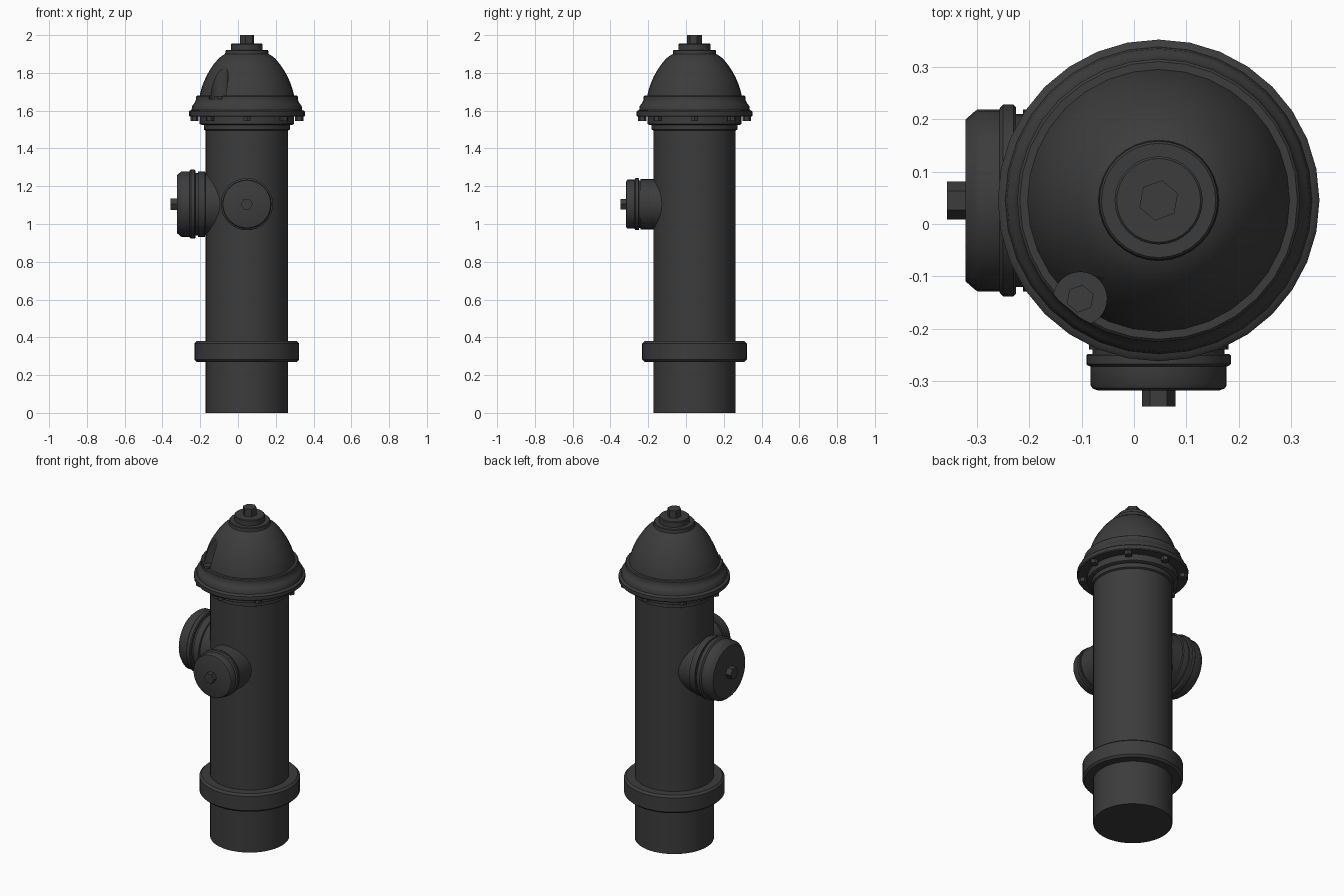
import bpy, bmesh, math
from mathutils import Matrix, Vector

if "Cube" in bpy.data.objects:
    bpy.data.objects.remove(bpy.data.objects["Cube"])

CX, CY, HUB = 0.047, 0.045, 1.105   # hydrant axis and outlet height


def finish(ob, angle=35):
    me = ob.data
    for p in me.polygons:
        p.use_smooth = True
    me.set_sharp_from_angle(angle=math.radians(angle))
    return ob


def lathe(name, profile, frame, sides=32, turn=0.0):
    """Spin (radius, height) pairs round local z and cap both ends."""
    bm = bmesh.new()
    rings = []
    for r, h in profile:
        rings.append([bm.verts.new((r * math.cos(turn + math.tau * i / sides),
                                    r * math.sin(turn + math.tau * i / sides), h))
                      for i in range(sides)])
    for a, b in zip(rings, rings[1:]):
        for i in range(sides):
            j = (i + 1) % sides
            bm.faces.new((a[i], a[j], b[j], b[i]))
    bm.faces.new(rings[0][::-1])
    bm.faces.new(rings[-1])
    bm.transform(frame)
    me = bpy.data.meshes.new(name)
    bm.to_mesh(me)
    bm.free()
    ob = bpy.data.objects.new(name, me)
    bpy.context.collection.objects.link(ob)
    return finish(ob)


def hex_nut(name, r, h0, h1, frame, turn=0.0):
    return lathe(name, [(r, h0), (r, h1)], frame, 6, turn)


axis = Matrix.Translation((CX, CY, 0))
hub = Matrix.Translation((CX, CY, HUB))
to_left = hub @ Matrix.Rotation(-math.pi / 2, 4, 'Y')
to_front = hub @ Matrix.Rotation(math.pi / 2, 4, 'X')

# Barrel with the ground ring and neck
lathe("barrel", [(.218, 0), (.218, .27), (.265, .27), (.277, .282), (.277, .368),
                 (.265, .38), (.218, .38), (.218, 1.495), (.228, 1.50),
                 (.228, 1.53)], axis, 48)

# Bonnet: stepped flange, dome and crown collars
bonnet = lathe("bonnet", [
    (.24, 1.525), (.25, 1.53), (.25, 1.568), (.303, 1.568), (.307, 1.573),
    (.307, 1.595), (.302, 1.60), (.293, 1.603), (.290, 1.625), (.283, 1.634),
    (.275, 1.645), (.270, 1.658), (.270, 1.674), (.265, 1.679), (.250, 1.679),
    (.243, 1.71), (.231, 1.745), (.216, 1.78), (.198, 1.812), (.176, 1.845),
    (.150, 1.876), (.128, 1.893), (.115, 1.90), (.113, 1.918), (.109, 1.922),
    (.084, 1.922), (.084, 1.951), (.080, 1.955)], axis)
hex_nut("crown_nut", .039, 1.95, 2.0, axis, math.radians(20))

# Pocket cut in the dome, with its bolt
a = math.radians(231.4)
pocket = Matrix.Translation((CX + .24 * math.cos(a), CY + .24 * math.sin(a), 0))
cutter = lathe("pocket_cutter", [(.051, 1.662), (.051, 1.9)], pocket)
cutter.hide_render = True
mod = bonnet.modifiers.new("pocket", 'BOOLEAN')
mod.operation, mod.solver, mod.object = 'DIFFERENCE', 'EXACT', cutter
bpy.context.view_layer.objects.active = bonnet
bpy.ops.object.modifier_apply(modifier="pocket")
bpy.data.objects.remove(cutter)
finish(bonnet)
hex_nut("pocket_bolt", .027, 1.655, 1.678, pocket, math.radians(20))

# Bolts under the flange
for i in range(8):
    spin = axis @ Matrix.Rotation(math.tau * i / 8, 4, 'Z') @ Matrix.Translation((.277, 0, 0))
    hex_nut(f"flange_bolt_{i + 1}", .022, 1.545, 1.57, spin)

# Large outlet on the left
lathe("large_outlet", [(.165, .12), (.165, .22), (.174, .222), (.174, .259)], to_left)
lathe("large_cap", [(.165, .255), (.165, .272), (.178, .272), (.183, .277), (.183, .297),
                    (.178, .302), (.174, .304), (.174, .345), (.170, .351),
                    (.154, .369)], to_left)
hex_nut("large_cap_nut", .036, .365, .404, to_left, math.radians(30))

# Small outlet on the front
lathe("small_outlet", [(.133, .165), (.133, .285)], to_front)
lathe("small_cap", [(.126, .28), (.126, .293), (.135, .293), (.138, .296), (.138, .312),
                    (.135, .315), (.130, .317), (.130, .353), (.126, .359),
                    (.115, .363)], to_front)
hex_nut("small_cap_nut", .032, .36, .393, to_front)

# Dark iron
iron = bpy.data.materials.new("dark_iron")
iron.diffuse_color = (.045, .045, .045, 1)
iron.use_nodes = True
iron.node_tree.nodes["Principled BSDF"].inputs["Base Color"].default_value = iron.diffuse_color
for ob in bpy.context.scene.objects:
    ob.data.materials.clear()
    ob.data.materials.append(iron)
